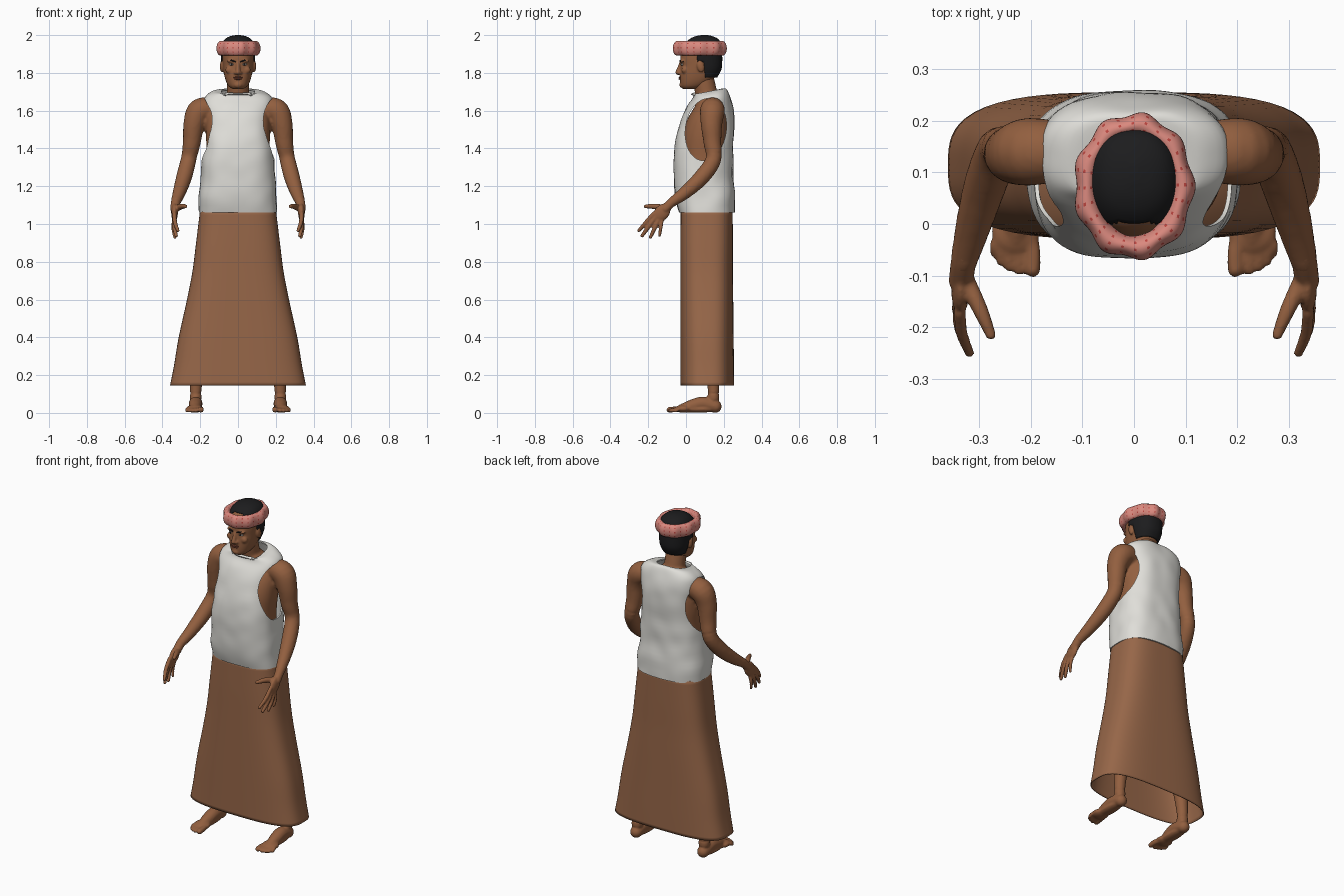
import bpy, bmesh
from math import sin, cos, pi, radians
from mathutils import Vector, Matrix, noise

cube = bpy.data.objects.get("Cube")
if cube:
    bpy.data.objects.remove(cube)


def material(name, rgb):
    m = bpy.data.materials.new(name)
    m.use_nodes = True
    m.diffuse_color = (*rgb, 1)
    m.node_tree.nodes["Principled BSDF"].inputs["Base Color"].default_value = (*rgb, 1)
    return m


SKIN = material("brown_skin", (0.29, 0.115, 0.05))
SKIRT = material("brown_cloth", (0.31, 0.135, 0.066))
WHITE = material("white_cloth", (0.74, 0.73, 0.69))
PINK = material("pink_cloth", (0.70, 0.25, 0.21))
RED = material("red_dots", (0.5, 0.06, 0.05))
BLACK = material("black_hair", (0.012, 0.012, 0.013))
LIPS = material("dark_lips", (0.2, 0.06, 0.035))
EYE = material("eye_white", (0.6, 0.57, 0.52))


def resample(pts, n):
    """Catmull-Rom curve through tuples of any length."""
    pts = [Vector(p) for p in pts]
    out = []
    for i in range(len(pts) - 1):
        a, b, c, d = pts[max(i - 1, 0)], pts[i], pts[i + 1], pts[min(i + 2, len(pts) - 1)]
        for k in range(n):
            t = k / n
            out.append(b + (c - a) * (t / 2) + (a * 2 - b * 5 + c * 4 - d) * (t * t / 2)
                       + (b * 3 - a - c * 3 + d) * (t ** 3 / 2))
    return out + [pts[-1]]


def skin_rings(bm, rings, caps):
    rows = [[bm.verts.new(co) for co in ring] for ring in rings]
    n = len(rows[0])
    for a, b in zip(rows, rows[1:]):
        for i in range(n):
            j = (i + 1) % n
            bm.faces.new((a[i], a[j], b[j], b[i]))
    for row, wanted in ((rows[0], caps[0]), (rows[-1], caps[1])):
        if wanted:
            bm.faces.new(row)


def loft(bm, rings, p=2.3, caps=(True, True), n=64, steps=4):
    """Stack of rounded rings: z, front y, back y, half width, optional tilt."""
    rows = []
    for z, yf, yb, rx, tilt in resample([(*r, 0)[:5] for r in rings], steps):
        row = []
        for i in range(n):
            c, s = cos(2 * pi * i / n), sin(2 * pi * i / n)
            k = (abs(c) ** p + abs(s) ** p) ** (-1 / p)
            dy = (yb - yf) / 2 * s * k
            row.append((rx * c * k, (yf + yb) / 2 + dy, z + tilt * dy))
        rows.append(row)
    skin_rings(bm, rows, caps)


def blob(bm, loc, size, rot=0):
    m = Matrix.Translation(loc) @ Matrix.Rotation(rot, 4, 'X') @ Matrix.Diagonal((*size, 1))
    bmesh.ops.create_uvsphere(bm, u_segments=16, v_segments=10, radius=1, matrix=m)


def tube(bm, pts, n=16):
    """Round limb through (x, y, z, radius) points with domed ends."""
    path = resample(pts, 5)
    rows = []
    for i, q in enumerate(path):
        d = (path[min(i + 1, len(path) - 1)] - path[max(i - 1, 0)]).xyz
        rot = d.to_track_quat('Z', 'Y')
        rows.append([q.xyz + rot @ Vector((cos(2 * pi * k / n), sin(2 * pi * k / n), 0)) * q[3]
                     for k in range(n)])
    skin_rings(bm, rows, (True, True))
    for q in (path[0], path[-1]):
        blob(bm, q.xyz, [q[3]] * 3)


def mirror_copy(bm):
    geom = bmesh.ops.duplicate(bm, geom=bm.verts[:] + bm.edges[:] + bm.faces[:])["geom"]
    for v in geom:
        if isinstance(v, bmesh.types.BMVert):
            v.co.x = -v.co.x


def finish(bm, name, *mats, voxel=0, thick=0):
    bmesh.ops.recalc_face_normals(bm, faces=bm.faces)
    me = bpy.data.meshes.new(name)
    bm.to_mesh(me)
    bm.free()
    for m in mats:
        me.materials.append(m)
    me.polygons.foreach_set("use_smooth", [True] * len(me.polygons))
    ob = bpy.data.objects.new(name, me)
    bpy.context.scene.collection.objects.link(ob)
    if voxel:
        r = ob.modifiers.new("blend", 'REMESH')
        r.mode, r.voxel_size, r.use_smooth_shade = 'VOXEL', voxel, True
        s = ob.modifiers.new("soften", 'SMOOTH')
        s.factor, s.iterations = 0.5, 3
    if thick:
        s = ob.modifiers.new("thickness", 'SOLIDIFY')
        s.thickness, s.offset = thick, -1
    return ob


# Arms, with the torso and neck between them
bm = bmesh.new()
tube(bm, [(.12, .14, 1.61, .055), (.20, .14, 1.60, .066), (.232, .135, 1.53, .057),
          (.245, .14, 1.43, .047), (.262, .145, 1.34, .042), (.285, .085, 1.25, .042),
          (.31, 0, 1.17, .035), (.33, -.075, 1.115, .026)], 24)
mirror_copy(bm)
loft(bm, [(1.0, 0, .22, .17), (1.2, -.02, .22, .165), (1.36, -.025, .22, .163), (1.47, -.02, .23, .17),
          (1.56, .01, .225, .165), (1.63, .05, .21, .13), (1.69, .06, .18, .06)])
tube(bm, [(0, .125, 1.6, .065), (0, .11, 1.68, .059), (0, .09, 1.77, .058)], 24)
finish(bm, "torso_and_arms", SKIN, voxel=.009)

# Hands with spread fingers
bm = bmesh.new()
tube(bm, [(.325, -.055, 1.13, .027), (.33, -.075, 1.115, .025), (.335, -.11, 1.08, .024)])
blob(bm, (.336, -.128, 1.06), (.018, .04, .054), radians(-41))
knuckle, across = Vector((.337, -.15, 1.035)), Vector((0, -.75, .66))
for offset, tip, r in ((.029, (.318, -.25, .965), .0115), (.01, (.327, -.232, .938), .012),
                       (-.01, (.334, -.188, .93), .0115), (-.029, (.337, -.14, .94), .010)):
    base, tip = knuckle + across * offset, Vector(tip)
    mid = (base + tip) / 2 + Vector((.006, 0, 0))
    tube(bm, [(*base, r), (*mid, r), (*tip, r * .8)])
tube(bm, [(.33, -.10, 1.08, .018), (.298, -.165, 1.093, .015), (.277, -.215, 1.093, .010)])
mirror_copy(bm)
finish(bm, "hands", SKIN, voxel=.005)

# Head with nose, ears and chin
bm = bmesh.new()
loft(bm, [(1.715, -.015, .06, .03), (1.73, -.027, .10, .05), (1.76, -.031, .14, .065),
          (1.80, -.031, .165, .075), (1.84, -.028, .178, .08), (1.88, -.03, .183, .083),
          (1.92, -.02, .18, .083), (1.955, 0, .165, .07), (1.98, .04, .14, .045), (1.988, .075, .11, .015)])
tube(bm, [(0, -.026, 1.855, .009), (0, -.036, 1.825, .011), (0, -.043, 1.803, .0135)])
blob(bm, (0, -.018, 1.737), (.024, .018, .018))
for s in (1, -1):
    blob(bm, (s * .012, -.035, 1.8), (.010, .012, .009))
    blob(bm, (s * .034, -.018, 1.863), (.026, .014, .008))
    blob(bm, (s * .045, -.008, 1.815), (.022, .016, .02))
    blob(bm, (s * .086, .077, 1.835), (.010, .019, .033), radians(12))
finish(bm, "head", SKIN, voxel=.005)

# Eyes, brows and mouth
bm = bmesh.new()
for s in (1, -1):
    blob(bm, (s * .033, -.0175, 1.845), (.014, .010, .006))
finish(bm, "eyes", EYE)
bm = bmesh.new()
for s in (1, -1):
    blob(bm, (s * .033, -.0255, 1.845), (.0055, .003, .0055))
    tube(bm, [(s * .014, -.031, 1.859, .003), (s * .034, -.029, 1.866, .004), (s * .055, -.016, 1.861, .0025)], 8)
finish(bm, "pupils_and_brows", BLACK)
bm = bmesh.new()
blob(bm, (0, -.031, 1.776), (.025, .008, .0045))
blob(bm, (0, -.031, 1.768), (.021, .008, .005))
finish(bm, "lips", LIPS)

# Hair: a cap trimmed to a hairline above the brow and behind the ears
bm = bmesh.new()
loft(bm, [(1.775, .02, .165, .068), (1.82, -.01, .188, .083), (1.87, -.03, .192, .089),
          (1.92, -.025, .19, .09), (1.955, -.005, .185, .084), (1.98, .02, .17, .067),
          (1.994, .05, .14, .042), (2.0, .08, .115, .01)], caps=(False, True))
bald = []
for f in bm.faces:
    c = f.calc_center_median()
    if c.y < (.098 if c.z < 1.86 else .06 if c.z < 1.9 else .002):
        bald.append(f)
bmesh.ops.delete(bm, geom=bald, context='FACES')
finish(bm, "hair", BLACK, thick=.008)

# Rolled headband with soft lobes and a dotted weave
bm = bmesh.new()
N, M = 120, 30
rows = []
for i in range(N + 1):
    a = 2 * pi * (i % N) / N
    lobe = 1 + .018 * cos(9 * a)
    row = []
    for k in range(M):
        b = 2 * pi * k / M
        w = .022 * cos(b) * (1 + .12 * cos(9 * a))
        row.append(((.093 * lobe + w) * cos(a), .073 + (.118 * lobe + w) * sin(a), 1.93 + .039 * sin(b)))
    rows.append(row)
skin_rings(bm, rows, (False, False))
bm.faces.index_update()
for f in bm.faces:
    i, k = divmod(f.index, M)
    f.material_index = int(i % 5 == 0 and k % 3 == 0)
bmesh.ops.remove_doubles(bm, verts=bm.verts, dist=.00001)
finish(bm, "headband", PINK, RED)

# Sleeveless vest with gentle creases
bm = bmesh.new()
loft(bm, [(1.06, -.038, .256, .208), (1.15, -.06, .26, .204), (1.25, -.064, .25, .196), (1.35, -.066, .25, .19),
          (1.45, -.055, .252, .18), (1.55, -.025, .255, .178), (1.62, .005, .248, .183),
          (1.67, .035, .232, .178, .06), (1.70, .04, .215, .135, .16), (1.70, .03, .195, .088, .22)],
     p=2.7, caps=(False, False), n=80)
for v in bm.verts:
    v.co += Vector((v.co.x, v.co.y - .1, 0)).normalized() * noise.noise(v.co * 11) * .006
vest = finish(bm, "vest", WHITE, thick=.008)

# Armholes cut straight through the sides
bm = bmesh.new()
for s in (1, -1):
    m = (Matrix.Translation((s * .24, .105, 1.5)) @ Matrix.Rotation(radians(-8), 4, 'X')
         @ Matrix.Diagonal((1, .108, .165, 1)) @ Matrix.Rotation(pi / 2, 4, 'Y'))
    bmesh.ops.create_cone(bm, cap_ends=True, segments=64, radius1=1, radius2=1, depth=.26, matrix=m)
cutter = finish(bm, "armhole_cutter")
cutter.hide_render = True
cut = vest.modifiers.new("armholes", 'BOOLEAN')
cut.operation, cut.solver, cut.object = 'DIFFERENCE', 'EXACT', cutter
bpy.context.view_layer.objects.active = vest
for m in list(vest.modifiers):
    bpy.ops.object.modifier_apply(modifier=m.name)
bpy.data.objects.remove(cutter)
bpy.ops.object.select_all(action='DESELECT')
vest.select_set(True)
bpy.ops.object.shade_smooth_by_angle(angle=radians(40))

# Long flared skirt, open at the hem
bm = bmesh.new()
loft(bm, [(.145, -.03, .255, .36), (.25, -.03, .254, .339), (.4, -.03, .252, .314), (.6, -.03, .25, .27),
          (.75, -.03, .248, .241), (.9, -.03, .248, .222), (1.08, -.028, .247, .2)],
     p=3.1, caps=(False, True), n=80)
finish(bm, "skirt", SKIRT, thick=.005)

# Lower legs and bare feet
bm = bmesh.new()
tube(bm, [(.185, .125, .45, .055), (.205, .14, .34, .05), (.222, .145, .15, .032), (.224, .145, .08, .032)], 20)
tube(bm, [(.224, .155, .034, .034), (.224, .09, .05, .036), (.226, .03, .036, .034), (.228, -.02, .024, .024)], 20)
blob(bm, (.229, -.015, .022), (.048, .045, .021))
blob(bm, (.225, .06, .02), (.036, .12, .019))
for x, y, r in ((.196, -.088, .0155), (.223, -.088, .011), (.241, -.082, .0105),
                (.257, -.072, .010), (.270, -.055, .0095)):
    tube(bm, [(.229 + (x - .229) * .85, -.025, .02, r), (x, (y - .025) / 2, .019, r), (x, y, r + .001, r)])
mirror_copy(bm)
finish(bm, "legs_and_feet", SKIN, voxel=.006)
